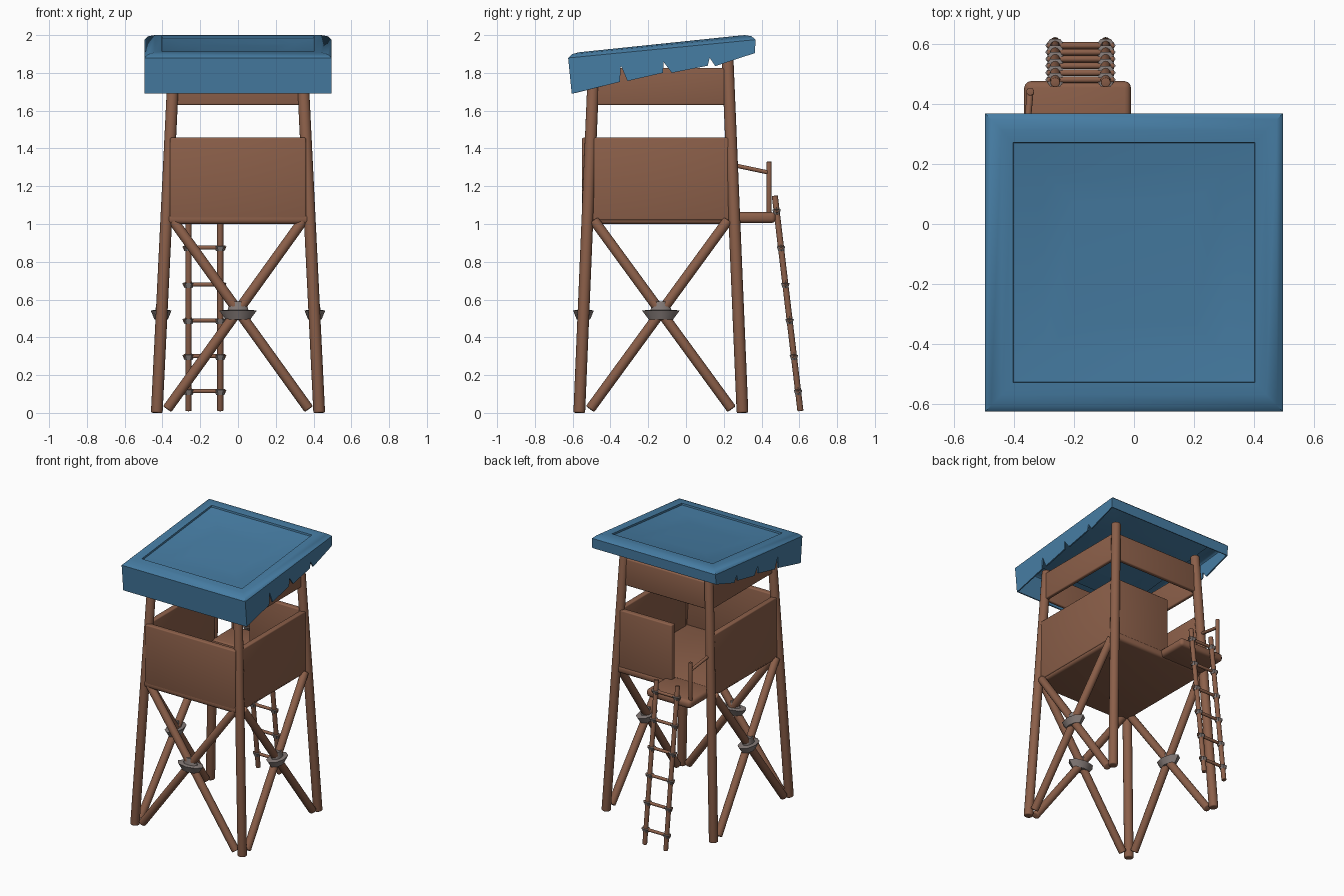
import bpy, bmesh, math
from mathutils import Vector

if "Cube" in bpy.data.objects:
    bpy.data.objects.remove(bpy.data.objects["Cube"])

def mat(name, rgb):
    m = bpy.data.materials.new(name)
    m.diffuse_color = (*rgb, 1)
    m.use_nodes = True
    m.node_tree.nodes["Principled BSDF"].inputs["Base Color"].default_value = m.diffuse_color
    return m

WOOD = mat("brown wood", (0.26, 0.115, 0.067))
CLOTH = mat("blue canvas", (0.062, 0.205, 0.37))
ROPE = mat("grey rope", (0.23, 0.195, 0.185))

def finish(name, bm, material, thick=0, bevel=0):
    me = bpy.data.meshes.new(name)
    bm.to_mesh(me)
    bm.free()
    ob = bpy.data.objects.new(name, me)
    bpy.context.collection.objects.link(ob)
    me.materials.append(material)
    if thick:
        s = ob.modifiers.new("thickness", 'SOLIDIFY')
        s.thickness, s.offset = thick, -1
    if bevel:
        b = ob.modifiers.new("round", 'BEVEL')
        b.width, b.segments, b.limit_method = bevel, 3, 'ANGLE'
        b.angle_limit = math.radians(50)
    if thick or bevel:
        dg = bpy.context.evaluated_depsgraph_get()
        ob.data = bpy.data.meshes.new_from_object(ob.evaluated_get(dg))
        ob.modifiers.clear()
    ob.data.shade_smooth()
    ob.data.set_sharp_from_angle(angle=math.radians(40))
    return ob

def pole(name, a, b, r, bevel=0.008, sides=16):
    a, b = Vector(a), Vector(b)
    bm = bmesh.new()
    bmesh.ops.create_cone(bm, cap_ends=True, segments=sides, radius1=r, radius2=r, depth=(b - a).length)
    q = Vector((0, 0, 1)).rotation_difference(b - a)
    bmesh.ops.rotate(bm, verts=bm.verts, matrix=q.to_matrix())
    bmesh.ops.translate(bm, verts=bm.verts, vec=(a + b) / 2)
    return finish(name, bm, WOOD, bevel=bevel)

def board(name, x, y, z, bevel=0.008):
    bm = bmesh.new()
    bmesh.ops.create_cube(bm, size=1)
    for v in bm.verts:
        v.co = [lo + (c + 0.5) * (hi - lo) for c, (lo, hi) in zip(v.co, (x, y, z))]
    return finish(name, bm, WOOD, bevel=bevel)

def wrap(name, c, rx, ry, h, sides=8):
    # flared rope binding: wide skirt with a narrower collar above
    bm = bmesh.new()
    rings = [[bm.verts.new((c[0] + rx * k * math.cos(2 * math.pi * i / sides),
                            c[1] + ry * k * math.sin(2 * math.pi * i / sides), c[2] + z * h))
              for i in range(sides)] for z, k in ((-.35, .65), (.12, 1), (.16, .55), (.6, .42))]
    for p, q in zip(rings, rings[1:]):
        for i in range(sides):
            j = (i + 1) % sides
            bm.faces.new((p[i], p[j], q[j], q[i]))
    bm.faces.new(rings[0][::-1])
    bm.faces.new(rings[-1])
    return finish(name, bm, ROPE)

CY = -0.133
def corner(sx, sy, z):
    return (sx * (0.43 - 0.049 * z), CY + sy * (0.432 - 0.042 * z), z)

# Corner legs
for sx in (-1, 1):
    for sy in (-1, 1):
        pole("leg", corner(sx, sy, 0), corner(sx, sy, 1.85 if sy < 0 else 1.9), 0.031)

# Crossed braces on the front and both sides, bound at the crossing
for s in (-1, 1):
    pole("front_brace", (s * 0.375, -0.56, 0.02), (-s * 0.345, -0.522, 1.02), 0.027)
    for sx in (-1, 1):
        pole("side_brace", (sx * 0.427, CY + s * 0.375, 0.02), (sx * 0.381, CY - s * 0.355, 1.02), 0.027)
    wrap("side_binding", (s * 0.407, CY, 0.53), 0.055, 0.1, 0.1)
wrap("front_binding", (0, -0.543, 0.53), 0.1, 0.055, 0.1)

# Cabin floor, entry platform, walls
board("floor", (-0.38, 0.38), (-0.55, 0.27), (1.0, 1.055), 0.02)
board("platform", (-0.365, -0.01), (0.2, 0.475), (1.005, 1.063), 0.022)
Z = (1.02, 1.457)
board("front_wall", (-0.36, 0.36), (-0.55, -0.51), Z)
board("back_wall", (-0.07, 0.36), (0.225, 0.265), Z)
for s in (-1, 1):
    board("side_wall", sorted((s * 0.345, s * 0.385)), (-0.5, 0.23), Z)

# Upper boards under the roof
U = (1.63, 1.825)
board("front_upper_board", (-0.34, 0.34), (-0.5, -0.475), U)
board("back_upper_board", (-0.34, 0.34), (0.205, 0.235), U)
for s in (-1, 1):
    board("side_upper_board", sorted((s * 0.335, s * 0.362)), (-0.49, 0.225), U)

# Handrail beside the entry
pole("rail_post", (-0.345, 0.44, 1.04), (-0.345, 0.44, 1.33), 0.013, 0.003)
pole("hand_rail", (-0.362, 0.25, 1.312), (-0.345, 0.44, 1.272), 0.011, 0.003)

# Ladder with bound rungs
def ladder_y(z):
    return 0.607 - 0.119 * z
for x in (-0.262, -0.094):
    pole("ladder_rail", (x, ladder_y(0.01), 0.01), (x, ladder_y(1.15), 1.15), 0.016, 0.004)
for z in (0.115, 0.3, 0.49, 0.68, 0.875, 1.07):
    pole("rung", (-0.288, ladder_y(z), z), (-0.066, ladder_y(z), z), 0.011, 0.003, 10)
    for x in (-0.262, -0.094):
        wrap("rung_binding", (x, ladder_y(z), z), 0.033, 0.026, 0.055, 6)

# Canvas roof: sagging panel, rounded border and hanging skirts
def top_z(y):
    return min(1.968 + 0.104 * y, 2.0)
bm = bmesh.new()
RY = -0.128
loops = []
for hx, hy, dz in ((0.2, 0.2, -0.035), (0.3, 0.3, -0.03), (0.4, 0.397, -0.012), (0.402, 0.399, 0),
                   (0.44, 0.44, 0), (0.475, 0.475, -0.006), (0.495, 0.496, -0.024)):
    loops.append([bm.verts.new((sx * hx, RY + sy * hy, top_z(RY + sy * hy) + dz))
                  for sx, sy in ((-1, -1), (1, -1), (1, 1), (-1, 1))])
bm.faces.new(loops[0])
for p, q in zip(loops, loops[1:]):
    for i in range(4):
        j = (i + 1) % 4
        bm.faces.new((p[i], q[i], q[j], p[j]))
out = loops[-1]
# torn lower edge of the side skirts, front to back
hem = ((-0.605, 1.69), (-0.35, 1.752), (-0.345, 1.84), (-0.31, 1.757), (-0.122, 1.8), (-0.118, 1.857),
       (-0.075, 1.8), (0.115, 1.838), (0.125, 1.88), (0.155, 1.836), (0.365, 1.905))
left = [bm.verts.new((-0.495, y, z)) for y, z in hem]
right = [bm.verts.new((0.495, y, z)) for y, z in hem]
bm.faces.new([out[3]] + [out[0]] + left)
bm.faces.new([out[1], out[2]] + right[::-1])
bm.faces.new((out[0], left[0], right[0], out[1]))
bm.faces.new((out[2], right[-1], left[-1], out[3]))
bmesh.ops.recalc_face_normals(bm, faces=bm.faces)
bm.faces.ensure_lookup_table()
if bm.faces[0].normal.z < 0:
    bmesh.ops.reverse_faces(bm, faces=bm.faces)
finish("canvas_roof", bm, CLOTH, thick=0.01)
